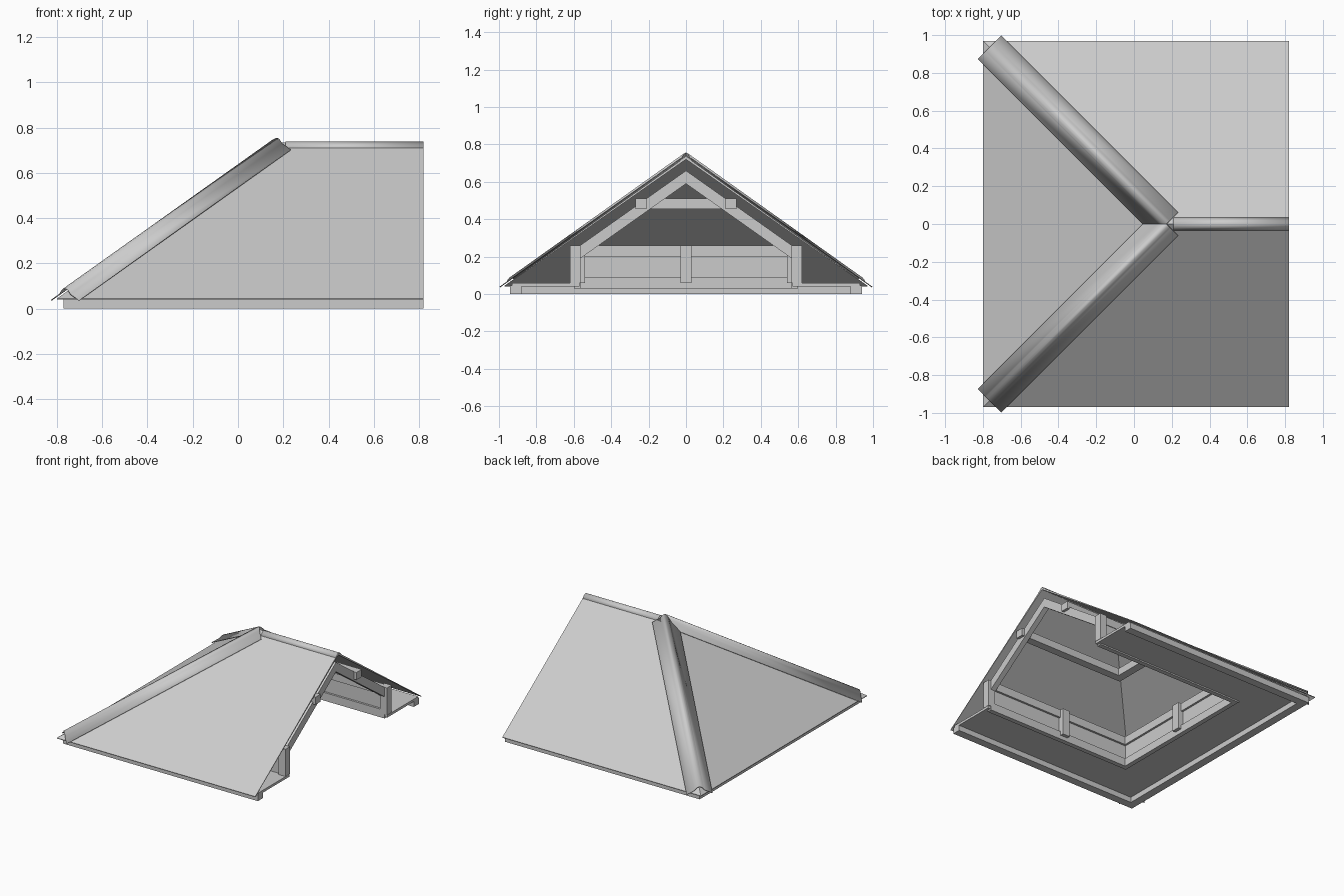
import bpy, bmesh, math

cube = bpy.data.objects.get("Cube")
if cube:
    bpy.data.objects.remove(cube, do_unlink=True)

# Shared roof layout: everything is concentric around the ridge start
APEX_X, END_X = 0.17, 0.82
RIDGE_Z, HALF, EAVE_Z = 0.735, 0.97, 0.045
SLOPE = (RIDGE_Z - EAVE_Z) / HALF
R2 = math.sqrt(2)

grey = bpy.data.materials.new("plain_grey")
grey.use_nodes = True
grey.diffuse_color = (0.6, 0.6, 0.6, 1)
grey.node_tree.nodes["Principled BSDF"].inputs["Base Color"].default_value = (0.6, 0.6, 0.6, 1)


def make(name, verts, faces, smooth=False, thickness=0):
    mesh = bpy.data.meshes.new(name)
    mesh.from_pydata(verts, [], faces)
    bm = bmesh.new()
    bm.from_mesh(mesh)
    bmesh.ops.recalc_face_normals(bm, faces=bm.faces)
    if thickness and sum(f.normal.z for f in bm.faces) < 0:
        bmesh.ops.reverse_faces(bm, faces=bm.faces)
    bm.to_mesh(mesh)
    bm.free()
    mesh.materials.append(grey)
    if smooth:
        mesh.shade_smooth()
    obj = bpy.data.objects.new(name, mesh)
    bpy.context.collection.objects.link(obj)
    if thickness:
        mod = obj.modifiers.new("thickness", 'SOLIDIFY')
        mod.thickness = thickness
        mod.offset = -1
    return obj


def prism(name, bottom, top):
    """Closed solid between two matching outlines."""
    n = len(bottom)
    sides = [(i, (i + 1) % n, (i + 1) % n + n, i + n) for i in range(n)]
    return make(name, bottom + top, sides + [tuple(range(n)), tuple(range(n, 2 * n))])


def box(name, x0, x1, y0, y1, z0, z1):
    outline = [(x0, y0), (x1, y0), (x1, y1), (x0, y1)]
    return prism(name, [(x, y, z0) for x, y in outline], [(x, y, z1) for x, y in outline])


def u_beam(name, inner, outer, z0, z1, end=END_X):
    """Beam running along both long sides and around the hipped end."""
    def path(d):
        return [(end, -d), (APEX_X - d, -d), (APEX_X - d, d), (end, d)]
    a, b = path(inner), path(outer)
    verts = [(x, y, z) for p in (a, b) for z in (z0, z1) for x, y in p]
    faces = [(0, 4, 12, 8), (3, 7, 15, 11)]
    for i in range(3):
        for j, k in ((0, 4), (4, 12), (12, 8), (8, 0)):
            faces.append((i + j, i + 1 + j, i + 1 + k, i + k))
    return make(name, verts, faces)


# Roof shell, open underneath
def shell(drop):
    z, e = RIDGE_Z - drop, EAVE_Z - drop * 0.3
    w = APEX_X - HALF
    return [(w, -HALF, e), (END_X, -HALF, e), (END_X, 0, z),
            (APEX_X, 0, z), (END_X, HALF, e), (w, HALF, e)]


slopes = [(0, 1, 2, 3), (3, 2, 4, 5), (0, 3, 5)]
rim = [0, 1, 2, 4, 5]
faces = slopes + [tuple(i + 6 for i in reversed(f)) for f in slopes]
faces += [(a, b, b + 6, a + 6) for a, b in zip(rim, rim[1:] + rim[:1])]
make("roof", shell(0) + shell(0.015), faces)

# Rounded caps over the two hips: offset across the hip and height above it
half_profile = [(0.088, -0.031), (0.035, -0.004), (0.027, 0.006), (0.015, 0.017)]
profile = [(-t, h) for t, h in half_profile] + [(0, 0.021)] + [(t, h) for t, h in half_profile[::-1]]
for side, label in ((1, "back"), (-1, "front")):
    verts = []
    for t, h in profile:
        for d in (0.935, max(0, -t / R2)):
            verts.append((APEX_X - d + t / R2, side * (d + t / R2), RIDGE_Z - SLOPE * d + h))
    faces = [(2 * i, 2 * i + 1, 2 * i + 3, 2 * i + 2) for i in range(len(profile) - 1)]
    make(label + "_hip_cap", verts, faces, True, 0.005)

# Low rounded cap along the ridge
ridge = [(-0.035, -0.023), (-0.018, -0.006), (0, 0.004), (0.018, -0.006), (0.035, -0.023)]
verts = [(x, y, RIDGE_Z + h) for y, h in ridge for x in (APEX_X + 0.04, END_X)]
make("ridge_cap", verts, [(2 * i, 2 * i + 1, 2 * i + 3, 2 * i + 2) for i in range(4)], True, 0.005)

# Eaves
u_beam("fascia", 0.88, 0.94, 0, 0.045)
u_beam("soffit", 0.57, 0.93, 0.04, 0.058)

# Low wall around the attic
u_beam("wall_bottom_rail", 0.565, 0.6, 0.03, 0.09, 0.8)
u_beam("wall_panel", 0.58, 0.6, 0.09, 0.2, 0.8)
u_beam("wall_top_rail", 0.565, 0.605, 0.2, 0.26, 0.8)

# Purlin under the upper roof
u_beam("purlin", 0.21, 0.27, 0.455, 0.51)

# Posts
hip_x = APEX_X - 0.57
box("hip_post", hip_x - 0.01, hip_x + 0.03, -0.03, 0.03, 0.06, 0.26)
for side, label in ((1, "back"), (-1, "front")):
    box(label + "_end_post", 0.765, END_X, side * 0.565, side * 0.62, 0.06, 0.26)
    box(label + "_middle_post", 0.12, 0.18, side * 0.54, side * 0.58, 0.06, 0.26)

# Rafter pair at the open end
outline = [(-0.58, 0.25), (0, 0.66), (0.58, 0.25), (0.58, 0.18), (0, 0.59), (-0.58, 0.18)]
prism("end_rafters", [(0.76, y, z) for y, z in outline], [(0.8, y, z) for y, z in outline])
